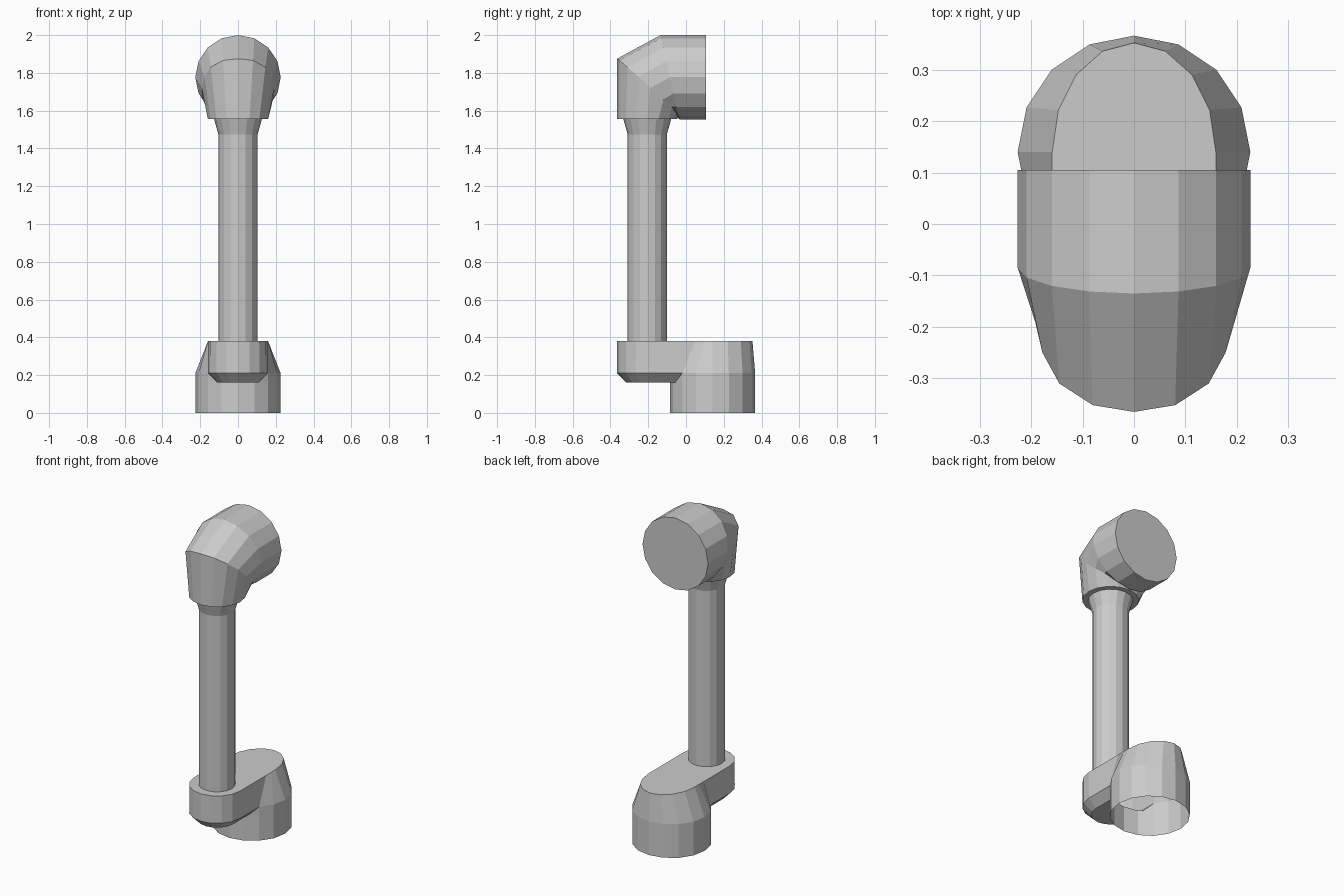
import bpy, bmesh
from math import sin, cos, pi

if "Cube" in bpy.data.objects:
    bpy.data.objects.remove(bpy.data.objects["Cube"])

N = 16
STEP = 2 * pi / N


def strip(bm, a, b, closed=False):
    """Bridge two equal-length point rows with quads."""
    n = len(a)
    for i in range(n if closed else n - 1):
        j = (i + 1) % n
        bm.faces.new([bm.verts.new(p) for p in (a[i], a[j], b[j], b[i])])


def cap(bm, pts):
    bm.faces.new([bm.verts.new(p) for p in pts])


def finish(bm, name):
    bmesh.ops.remove_doubles(bm, verts=bm.verts, dist=0.0005)
    bmesh.ops.recalc_face_normals(bm, faces=bm.faces)
    mesh = bpy.data.meshes.new(name)
    bm.to_mesh(mesh)
    bm.free()
    bpy.context.collection.objects.link(bpy.data.objects.new(name, mesh))


def circle(r, cy, z):
    return [(r * sin(i * STEP), cy - r * cos(i * STEP), z) for i in range(N)]


# Base socket (open underneath) flowing into the offset arm
BY, BR, PY = 0.14, 0.226, -0.205
bm = bmesh.new()
low, mid, high = circle(BR, BY, 0), circle(BR, BY, 0.16), circle(BR, BY, 0.21)
strip(bm, low, mid, True)
rear = range(2, 15)  # everything except the front opening for the arm
top = []
for i in rear:
    s, c = sin(i * STEP), -cos(i * STEP)
    if c > -0.01:
        top.append((0.159 * s, BY + 0.212 * c, 0.38))
    else:
        y = 0.05 if c < -0.6 else 0.10
        top.append((0.159 if s > 0 else -0.159, y, 0.38))
strip(bm, [mid[i] for i in rear], [high[i] for i in rear])
strip(bm, [high[i] for i in rear], top)


def arm_row(r, end_y, z):
    arc = [(r * sin(i * STEP), PY - r * cos(i * STEP), z) for i in range(-4, 5)]
    return [(-r, end_y, z)] + arc + [(r, end_y, z)]


under, edge, lid = arm_row(0.11, -0.058, 0.16), arm_row(0.16, -0.02, 0.21), arm_row(0.159, 0.05, 0.38)
strip(bm, under, edge)
strip(bm, edge, lid)
cap(bm, under + [mid[1], mid[0], mid[15]])
cap(bm, lid + top[1:-1])
for k, i in ((-1, 2), (0, 14)):
    cap(bm, [under[k], mid[i], edge[k]])
finish(bm, "base_socket_and_arm")

# Upright post with a flared neck
bm = bmesh.new()
rows = [circle(r, PY, z) for r, z in ((0.104, 0.38), (0.104, 1.475), (0.128, 1.56))]
for a, b in zip(rows, rows[1:]):
    strip(bm, a, b, True)
finish(bm, "post")

# Elbow head turning from the post to a rearward round face
half = [(0, -.365, 1.875), (.08, -.352, 1.866), (.145, -.31, 1.83),
        (.178, -.25, 1.78), (.192, -.19, 1.72), (.185, -.12, 1.66),
        (.15, -.075, 1.62), (.08, -.05, 1.585), (0, -.046, 1.565)]
bend = half + [(-x, y, z) for x, y, z in half[-2:0:-1]]


def face_ring(y, tilt):
    return [(0.226 * sin(i * STEP), y - tilt * cos(i * STEP),
             1.777 + 0.223 * cos(i * STEP)) for i in range(N)]


bm = bmesh.new()
rows = [circle(0.16, PY, 1.557), bend, face_ring(-0.085, 0.05), face_ring(0.105, 0)]
for a, b in zip(rows, rows[1:]):
    strip(bm, a, b, True)
cap(bm, rows[0])
cap(bm, rows[-1])
finish(bm, "elbow_head")
